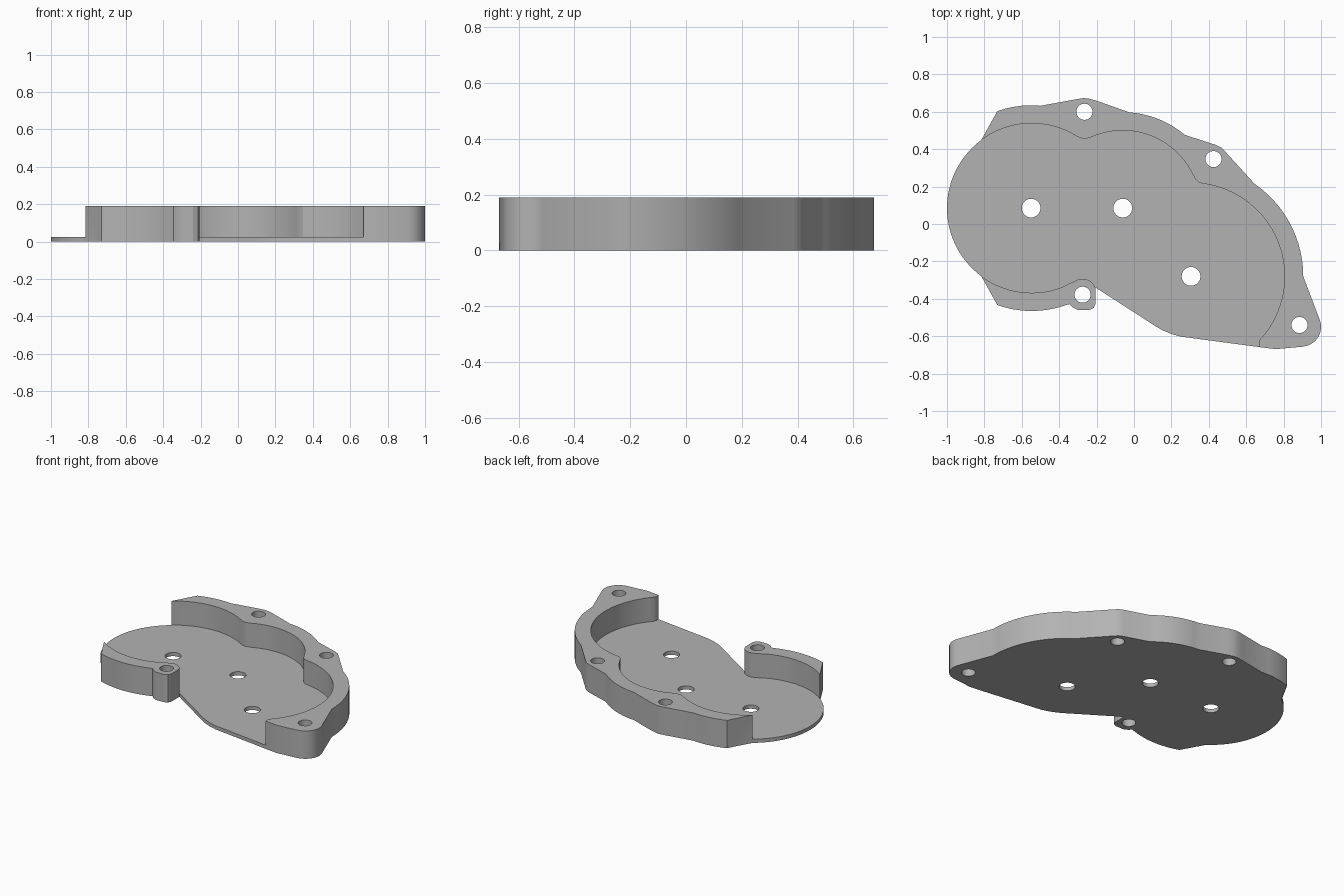
import bpy, bmesh
from math import radians, cos, sin

if "Cube" in bpy.data.objects:
    bpy.data.objects.remove(bpy.data.objects["Cube"], do_unlink=True)

HEIGHT, FLOOR = 0.19, 0.025
# Centres of the three round chambers
LEFT, MIDDLE, RIGHT = (-0.547, 0.085), (-0.06, 0.085), (0.305, -0.28)

grey = bpy.data.materials.new("plain grey")
grey.use_nodes = True
colour = (0.45, 0.45, 0.45, 1)
grey.diffuse_color = colour
grey.node_tree.nodes["Principled BSDF"].inputs["Base Color"].default_value = colour


def arc(centre, radius, start, end):
    """Points along an arc, angles in degrees."""
    n = max(2, int(abs(end - start) / 4))
    angles = [radians(start + (end - start) * i / n) for i in range(n + 1)]
    return [(centre[0] + radius * cos(a), centre[1] + radius * sin(a)) for a in angles]


def prism(name, points, low, high):
    """Extrude a closed outline between two heights."""
    bm = bmesh.new()
    base = bm.faces.new([bm.verts.new((x, y, low)) for x, y in points])
    top = bmesh.ops.extrude_face_region(bm, geom=[base])["geom"]
    for v in top:
        if isinstance(v, bmesh.types.BMVert):
            v.co.z = high
    bmesh.ops.recalc_face_normals(bm, faces=bm.faces)
    mesh = bpy.data.meshes.new(name)
    bm.to_mesh(mesh)
    bm.free()
    mesh.materials.append(grey)
    obj = bpy.data.objects.new(name, mesh)
    bpy.context.collection.objects.link(obj)
    return obj


def cut(body, cutter):
    """Subtract a cutter and discard it."""
    cutter.hide_render = True
    mod = body.modifiers.new("cut", "BOOLEAN")
    mod.operation, mod.solver, mod.object = "DIFFERENCE", "EXACT", cutter
    bpy.context.view_layer.objects.active = body
    bpy.ops.object.modifier_apply(modifier=mod.name)
    bpy.data.objects.remove(cutter, do_unlink=True)


# Outer silhouette, counter-clockwise from the open left end
outline = (
    arc(LEFT, 0.453, 126.5, 233.5)
    + arc(LEFT, 0.55, 250.5, 287)
    + [(-0.345, -0.428), (-0.328, -0.446), (-0.3, -0.46), (-0.24, -0.46),
       (-0.215, -0.448), (-0.205, -0.425), (-0.205, -0.34),
       (0.1, -0.537), (0.15, -0.567), (0.2, -0.588), (0.25, -0.602),
       (0.7, -0.662), (0.76, -0.669), (0.9, -0.656)]
    + arc((0.895, -0.55), 0.105, -75, 20)
    + arc(RIGHT, 0.6, 0, 55.5)
    + [(0.49, 0.385), (0.468, 0.408), (0.44, 0.422)]
    + arc(MIDDLE, 0.513, 49.8, 86)
    + [(-0.2, 0.659), (-0.24, 0.67), (-0.27, 0.673), (-0.31, 0.667), (-0.5, 0.632)]
    + arc(LEFT, 0.55, 91, 109.5)
)
housing = prism("housing", outline, 0, HEIGHT)

# Pocket above the floor, left open beyond the two gaps in the wall
pocket = (
    arc(LEFT, 0.453, 126.5, 58)
    + [(-0.285, 0.459), (-0.265, 0.456), (-0.245, 0.459)]
    + arc(MIDDLE, 0.415, 113.5, 26.6)
    + [(0.33, 0.237), (0.347, 0.221)]
    + arc(RIGHT, 0.5, 82.5, -42.6)
    + [(0.667, -0.638), (0.67, -0.66), (0.67, -0.9), (-0.1, -0.9), (-0.203, -0.345)]
    + arc((-0.275, -0.365), 0.072, 20, 125)
    + [(-0.345, -0.317), (-0.365, -0.329)]
    + arc(LEFT, 0.453, -69.3, -126.5)
    + [(-1.2, -0.35), (-1.2, 0.52)]
)
cut(housing, prism("pocket_cutter", pocket, FLOOR, 0.4))

# Screw holes through the wall and shaft holes through the floor
screws = [(-0.265, 0.6), (0.425, 0.347), (-0.275, -0.378), (0.885, -0.54)]
shafts = [(-0.55, 0.085), MIDDLE, RIGHT]
for radius, centres in ((0.043, screws), (0.05, shafts)):
    for centre in centres:
        cut(housing, prism("hole_cutter", arc(centre, radius, 0, 360)[:-1], -0.1, 0.4))

bpy.ops.object.select_all(action="DESELECT")
housing.select_set(True)
bpy.context.view_layer.objects.active = housing
bpy.ops.object.shade_smooth_by_angle(angle=radians(25))
